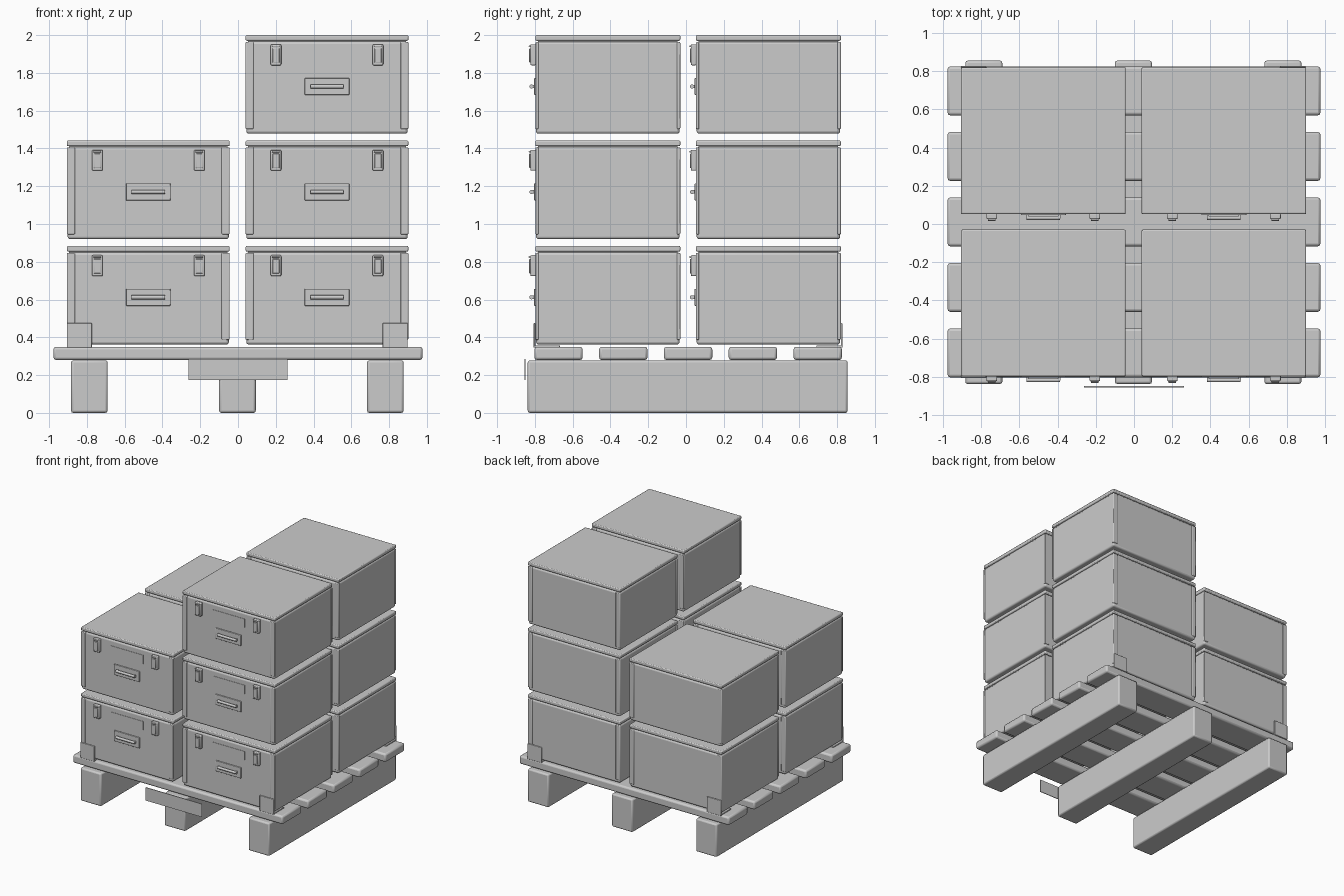
import bpy
import math

if "Cube" in bpy.data.objects:
    bpy.data.objects.remove(bpy.data.objects["Cube"])

grey = bpy.data.materials.new("plain grey")
grey.diffuse_color = (0.6, 0.6, 0.6, 1)
grey.use_nodes = True
grey.node_tree.nodes["Principled BSDF"].inputs["Base Color"].default_value = grey.diffuse_color


def finish(ob, name, bevel, segments):
    ob.name = name
    ob.data.materials.append(grey)
    if bevel:
        mod = ob.modifiers.new("rounded edges", 'BEVEL')
        mod.width = bevel
        mod.segments = segments
        bpy.ops.object.shade_smooth_by_angle(angle=math.radians(35))
    return ob


def box(name, x, y, z, bevel=0.0, segments=2):
    """Box from (min, max) ranges on each axis."""
    centre = [(a + b) / 2 for a, b in (x, y, z)]
    bpy.ops.mesh.primitive_cube_add(size=1, location=centre)
    ob = bpy.context.object
    ob.scale = [b - a for a, b in (x, y, z)]
    bpy.ops.object.transform_apply(location=False, rotation=False, scale=True)
    return finish(ob, name, bevel, segments)


def rod(name, x, y, z, radius):
    """Cylinder along x."""
    bpy.ops.mesh.primitive_cylinder_add(
        vertices=12, radius=radius, depth=x[1] - x[0],
        location=((x[0] + x[1]) / 2, y, z), rotation=(0, math.pi / 2, 0))
    ob = bpy.context.object
    bpy.ops.object.shade_smooth_by_angle(angle=math.radians(35))
    return finish(ob, name, 0, 0)


# Pallet bearers and deck boards
for cx in (-0.787, -0.003, 0.78):
    box("bearer", (cx - 0.097, cx + 0.097), (-0.838, 0.856), (0, 0.278), 0.012)
for i in range(-2, 3):
    cy = 0.011 + i * 0.343
    box("deck_board", (-0.977, 0.977), (cy - 0.128, cy + 0.128), (0.28, 0.35), 0.014)

# Sign plate below the front deck board
box("sign_plate", (-0.262, 0.262), (-0.856, -0.850), (0.175, 0.285))

# Angle brackets at the four corners
for cx in (-0.84, 0.832):
    for wall, side in ((-0.798, -1), (0.82, 1)):
        xs = (cx - 0.066, cx + 0.066)
        box("bracket_upright", xs, sorted((wall, wall + side * 0.009)), (0.345, 0.475), 0.003)
        box("bracket_foot", xs, sorted((wall + side * 0.009, wall - side * 0.13)), (0.345, 0.358), 0.003)

# One crate around its own base centre
W, D, H = 0.431, 0.384, 0.522
F = -D + 0.004
parts = [
    box("crate_body", (-W + 0.004, W - 0.004), (F, -F), (0, 0.488), 0.014, 3),
    box("crate_lid", (-W, W), (-D, D), (0.492, H), 0.007),
    box("crate_lid_seam", (-W + 0.012, W - 0.012), (F + 0.01, -F - 0.01), (0.48, 0.5)),
    box("label_plate", (-0.149, 0.149), (F - 0.003, F), (0.365, 0.438)),
    box("handle_plate", (-0.118, 0.118), (F - 0.01, F), (0.205, 0.295), 0.003),
    rod("handle_bar", (-0.088, 0.088), F - 0.024, 0.25, 0.011),
]
for s in (-1, 1):
    # Corner posts, front and back
    for t in (-1, 1):
        parts.append(box("corner_post", sorted((s * W, s * (W - 0.043))),
                         sorted((t * D, t * (D - 0.018))), (0.025, 0.485), 0.005))
    # Handle mounts and latches
    parts.append(box("handle_mount", (s * 0.083 - 0.006, s * 0.083 + 0.006),
                     (F - 0.026, F), (0.241, 0.259)))
    cx = s * 0.27
    parts.append(box("latch", (cx - 0.028, cx + 0.028), (F - 0.03, F), (0.362, 0.473), 0.006))
    parts.append(box("latch_face", (cx - 0.018, cx + 0.018), (F - 0.036, F - 0.028),
                     (0.376, 0.452), 0.003))
    parts.append(rod("latch_pin", (cx - 0.02, cx + 0.02), F - 0.034, 0.463, 0.005))

# Stack: two layers on the left, three on the right
for cx, layers in ((-0.475, 2), (0.471, 3)):
    for cy in (-0.414, 0.436):
        for layer in range(layers):
            for part in parts:
                ob = part.copy()
                bpy.context.collection.objects.link(ob)
                ob.location = (part.location.x + cx, part.location.y + cy,
                               part.location.z + 0.362 + layer * 0.558)

for part in parts:
    bpy.data.objects.remove(part)
